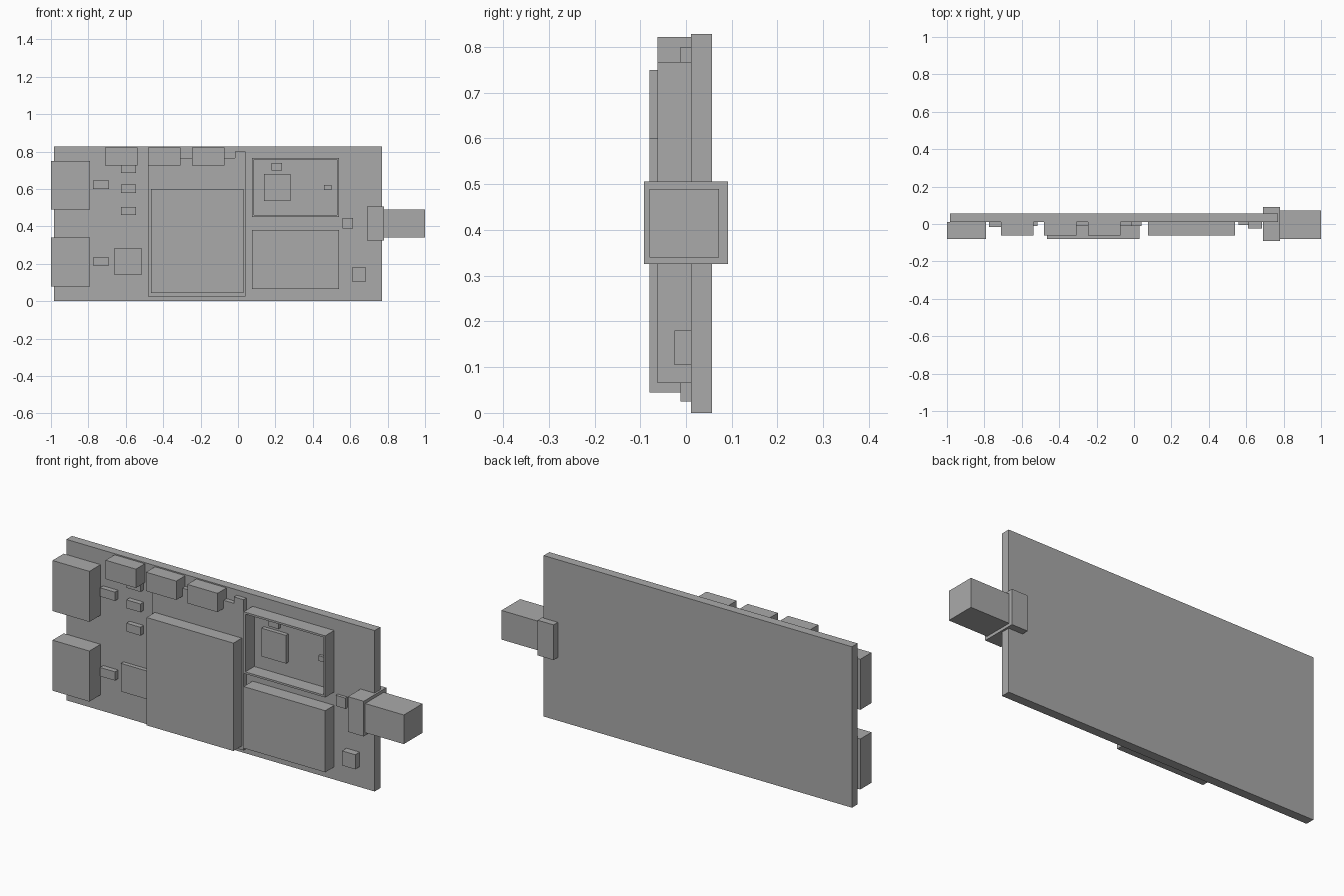
import bpy, bmesh

if "Cube" in bpy.data.objects:
    bpy.data.objects.remove(bpy.data.objects["Cube"])

grey = bpy.data.materials.new("plain grey")
grey.diffuse_color = (0.4, 0.4, 0.4, 1)
grey.use_nodes = True
grey.node_tree.nodes["Principled BSDF"].inputs["Base Color"].default_value = grey.diffuse_color
FACE = 0.011   # y of the board's front face


def extrude_outline(name, outline, y0, y1):
    """Prism from an x-z outline, running from y0 (front) to y1 (back)."""
    bm = bmesh.new()
    base = bm.faces.new([bm.verts.new((x, y1, z)) for x, z in outline])
    new = bmesh.ops.extrude_face_region(bm, geom=[base])["geom"]
    verts = [v for v in new if isinstance(v, bmesh.types.BMVert)]
    bmesh.ops.translate(bm, verts=verts, vec=(0, y0 - y1, 0))
    bmesh.ops.recalc_face_normals(bm, faces=bm.faces[:])
    mesh = bpy.data.meshes.new(name)
    bm.to_mesh(mesh)
    bm.free()
    mesh.materials.append(grey)
    obj = bpy.data.objects.new(name, mesh)
    bpy.context.collection.objects.link(obj)
    return obj


def block(name, x0, x1, z0, z1, y0, y1=FACE):
    return extrude_outline(name, [(x0, z0), (x1, z0), (x1, z1), (x0, z1)], y0, y1)


# Circuit board
block("circuit_board", -0.985, 0.77, 0, 0.828, FACE, 0.057)

# Two sockets on the left edge, each with a small part beside it
for z in (0.08, 0.49):
    block("edge_socket", -1.0, -0.79, z, z + 0.26, -0.08)
    block("socket_resistor", -0.775, -0.69, z + 0.11, z + 0.155, -0.015)

# Row of buttons along the top edge
for x in (-0.71, -0.48, -0.245):
    block("push_button", x, x + 0.172, 0.725, 0.822, -0.062)

# Column of small parts and the chip below them
for z in (0.685, 0.58, 0.46):
    block("small_resistor", -0.625, -0.545, z, z + 0.043, -0.015)
block("thin_chip", -0.66, -0.515, 0.14, 0.285, -0.010)

# Radio module: thin base with a raised tab in its top corner, and a metal can
extrude_outline("module_base", [(-0.48, 0.025), (0.04, 0.025), (0.04, 0.80),
                (-0.015, 0.80), (-0.015, 0.767), (-0.48, 0.767)], -0.012, FACE)
block("module_can", -0.465, 0.03, 0.045, 0.60, -0.08, -0.012)

# Open shield frame, with four thin walls
block("frame_left", 0.075, 0.085, 0.45, 0.767, -0.062)
block("frame_right", 0.53, 0.54, 0.45, 0.767, -0.062)
block("frame_bottom", 0.085, 0.53, 0.45, 0.46, -0.062)
block("frame_top", 0.085, 0.53, 0.757, 0.767, -0.062)

# Parts inside the frame
block("framed_chip", 0.14, 0.28, 0.535, 0.68, -0.010)
block("framed_crystal", 0.18, 0.235, 0.70, 0.74, -0.008)
block("framed_capacitor", 0.46, 0.50, 0.595, 0.622, -0.003)

# Closed shield can
block("shield_can", 0.075, 0.54, 0.065, 0.382, -0.062)

# Small parts by the right edge
block("antenna_filter", 0.56, 0.615, 0.39, 0.445, -0.005)
block("indicator_part", 0.61, 0.685, 0.105, 0.18, -0.025)

# Antenna connector
block("connector_flange", 0.69, 0.78, 0.325, 0.506, -0.092, 0.092)
block("connector_barrel", 0.78, 1.0, 0.34, 0.49, -0.08, 0.072)
